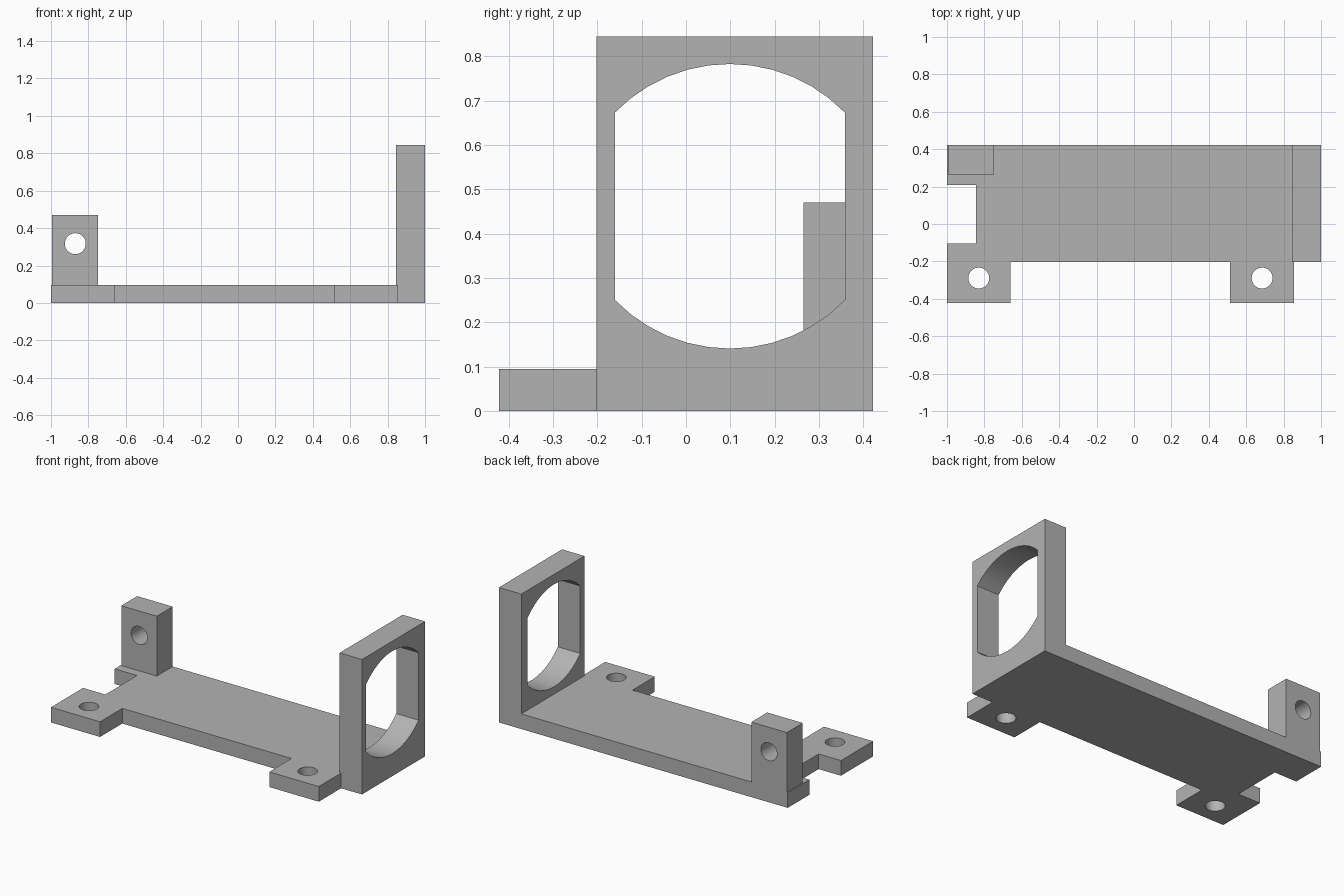
import bpy, bmesh, math
from mathutils import Vector

cube = bpy.data.objects.get("Cube")
if cube:
    bpy.data.objects.remove(cube, do_unlink=True)

grey = bpy.data.materials.new("plain grey")
grey.use_nodes = True
colour = (0.45, 0.45, 0.45, 1)
grey.diffuse_color = colour
grey.node_tree.nodes["Principled BSDF"].inputs["Base Color"].default_value = colour


def rect(u0, u1, v0, v1):
    return [(u0, v0), (u1, v0), (u1, v1), (u0, v1)]


def circle(u, v, r, n=32):
    angles = [math.tau * i / n for i in range(n)]
    return [(u + r * math.cos(a), v + r * math.sin(a)) for a in angles]


def plate(name, outline, holes, place, depth):
    """Fill a 2D outline with holes, place it in space and extrude by depth."""
    bm = bmesh.new()
    for loop in [outline] + holes:
        verts = [bm.verts.new(place(u, v)) for u, v in loop]
        for i, vert in enumerate(verts):
            bm.edges.new((vert, verts[i - 1]))
    bmesh.ops.triangle_fill(bm, use_beauty=True, edges=bm.edges[:])
    extruded = bmesh.ops.extrude_face_region(bm, geom=bm.faces[:], use_keep_orig=True)
    moved = [g for g in extruded["geom"] if isinstance(g, bmesh.types.BMVert)]
    bmesh.ops.translate(bm, verts=moved, vec=Vector(depth))
    bmesh.ops.recalc_face_normals(bm, faces=bm.faces[:])
    mesh = bpy.data.meshes.new(name)
    bm.to_mesh(mesh)
    bm.free()
    mesh.materials.append(grey)
    obj = bpy.data.objects.new(name, mesh)
    bpy.context.collection.objects.link(obj)
    bpy.ops.object.select_all(action="DESELECT")
    obj.select_set(True)
    bpy.context.view_layer.objects.active = obj
    bpy.ops.object.shade_smooth_by_angle(angle=math.radians(25))
    return obj


thick = 0.095
back, front, tab_front = 0.422, -0.202, -0.422
wall_x = 0.845
hole_r = 0.056

# Base plate with two screw tabs and a notch in its right end
base_outline = [
    (-1, tab_front), (-0.66, tab_front), (-0.66, front), (0.512, front),
    (0.512, tab_front), (0.855, tab_front), (0.855, front), (wall_x, front),
    (wall_x, back), (-1, back), (-1, 0.208), (-wall_x, 0.208),
    (-wall_x, -0.105), (-1, -0.105),
]
plate("base_plate", base_outline,
      [circle(x, -0.289, hole_r) for x in (-0.83, 0.685)],
      lambda u, v: (u, v, 0), (0, 0, thick))

# End wall with a window of straight sides and arched top and bottom
mid_y, mid_z, arc_r, arc_drop, half_angle = 0.099, 0.462, 0.362, 0.041, 0.80
arch = [half_angle * (1 - i / 6) for i in range(13)]
window = [(mid_y + arc_r * math.sin(a), mid_z - arc_drop + arc_r * math.cos(a)) for a in arch]
window += [(2 * mid_y - y, 2 * mid_z - z) for y, z in window]
plate("end_wall", rect(front, back, 0, 0.845), [window],
      lambda u, v: (wall_x, u, v), (1 - wall_x, 0, 0))

# Upright post with a cross hole
plate("post", rect(-0.994, -0.748, thick, 0.47), [circle(-0.87, 0.317, hole_r)],
      lambda u, v: (u, 0.265, v), (0, back - 0.265, 0))
